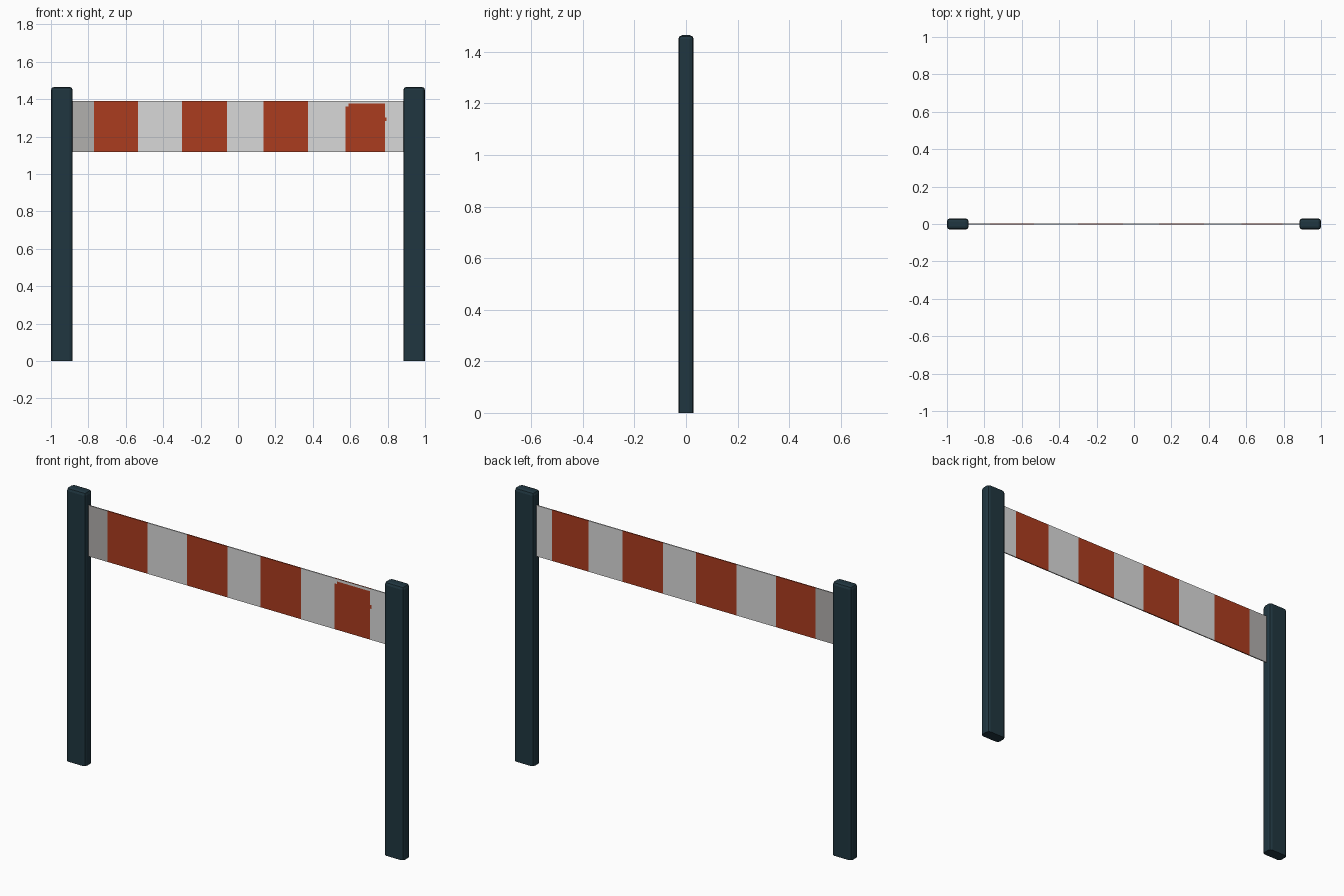
import bpy, bmesh

if "Cube" in bpy.data.objects:
    bpy.data.objects.remove(bpy.data.objects["Cube"])


def material(name, rgb):
    m = bpy.data.materials.new(name)
    m.diffuse_color = (*[(c / 255) ** 2.2 for c in rgb], 1)
    m.use_nodes = True
    m.node_tree.nodes["Principled BSDF"].inputs["Base Color"].default_value = m.diffuse_color
    return m


POST = material("dark slate", (37, 57, 66))
WHITE = material("off white", (216, 216, 216))
RED = material("rust red", (170, 62, 36))
GREY = material("worn grey", (176, 174, 172))


def add_object(name, bm, mats):
    me = bpy.data.meshes.new(name)
    bmesh.ops.recalc_face_normals(bm, faces=bm.faces)
    bm.to_mesh(me)
    bm.free()
    for m in mats:
        me.materials.append(m)
    ob = bpy.data.objects.new(name, me)
    bpy.context.collection.objects.link(ob)
    return ob


# Posts: boxes with rounded upright and top edges, square foot
W, D, H = 0.116, 0.06, 1.465
for side, name in ((-1, "left_post"), (1, "right_post")):
    bm = bmesh.new()
    bmesh.ops.create_cube(bm, size=1)
    for v in bm.verts:
        v.co = (v.co.x * W + side * (1 - W / 2), v.co.y * D, (v.co.z + 0.5) * H)
    edges = [e for e in bm.edges if max(v.co.z for v in e.verts) > 0.1]
    bmesh.ops.bevel(bm, geom=edges, offset=0.016, segments=2, profile=0.5,
                    affect='EDGES')
    add_object(name, bm, [POST])

# Banner: thin slab cut into a grid, striped by x position
T = 0.003
XS = [-0.886, -0.77, -0.535, -0.30, -0.06, 0.135, 0.375, 0.575, 0.59,
      0.785, 0.793, 0.886]
ZS = [1.117, 1.283, 1.303, 1.362, 1.376, 1.39]
STRIPES = [(-0.77, -0.535), (-0.30, -0.06), (0.135, 0.375), (0.575, 0.793)]


def stripe_index(c, front):
    if c.x < XS[1]:
        return 2
    if not any(a < c.x < b for a, b in STRIPES):
        return 0
    # worn border of the last stripe, front side only
    if front and c.x > 0.575:
        worn_top = c.z > 1.376 or (c.x < 0.59 and c.z > 1.362)
        worn_end = c.x > 0.785 and not 1.283 < c.z < 1.303
        return 0 if worn_top or worn_end else 1
    return 1


bm = bmesh.new()
for y in (-T, T):
    grid = [[bm.verts.new((x, y, z)) for z in ZS] for x in XS]
    for i in range(len(XS) - 1):
        for j in range(len(ZS) - 1):
            bm.faces.new((grid[i][j], grid[i + 1][j],
                          grid[i + 1][j + 1], grid[i][j + 1]))
rims = [e for e in bm.edges if e.is_boundary]
bmesh.ops.bridge_loops(bm, edges=rims)
for f in bm.faces:
    c = f.calc_center_median()
    f.material_index = stripe_index(c, c.y < -T / 2)
add_object("striped_banner", bm, [WHITE, RED, GREY])
